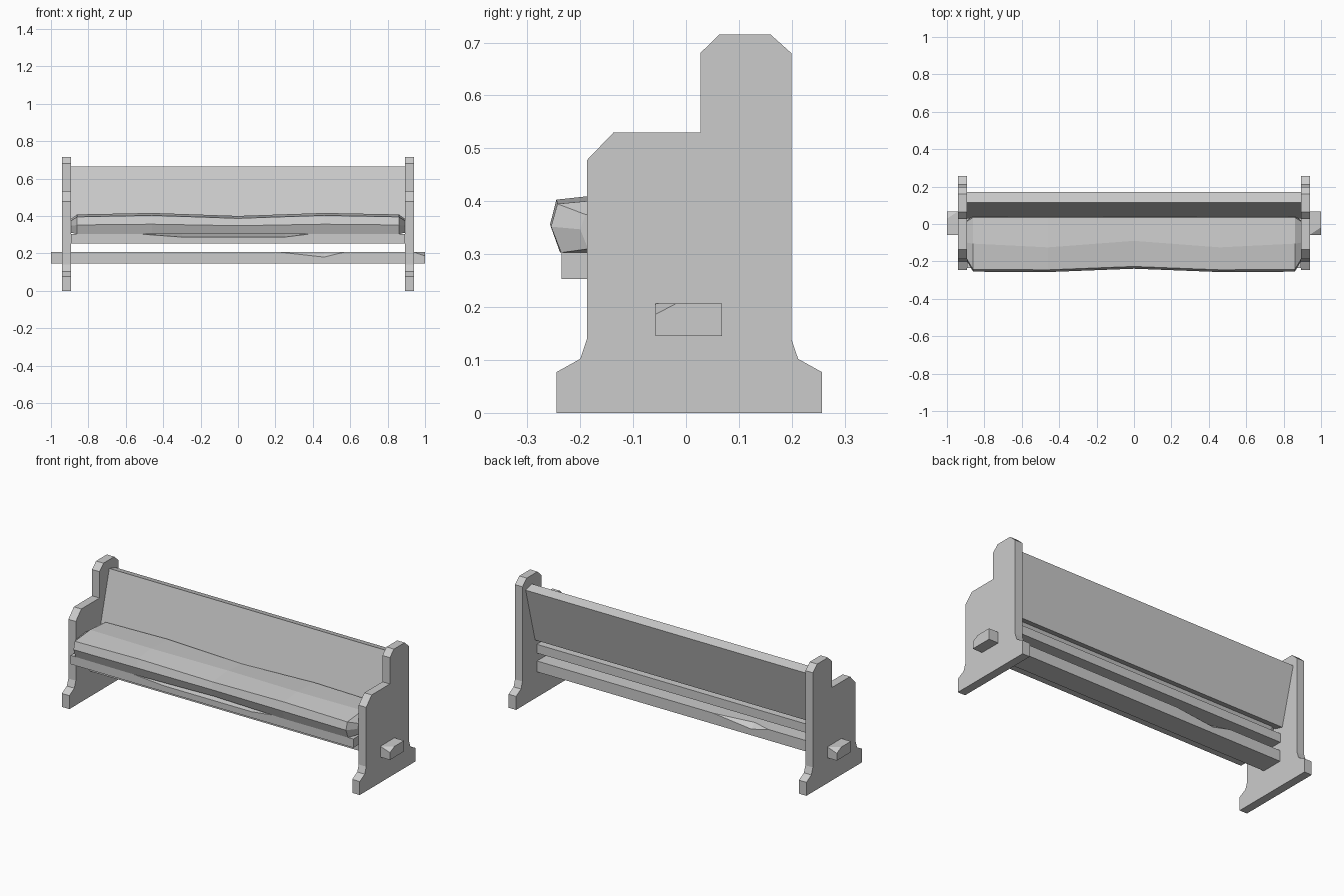
import bpy
import bmesh

cube = bpy.data.objects.get("Cube")
if cube:
    bpy.data.objects.remove(cube, do_unlink=True)

grey = bpy.data.materials.new("plain grey")
grey.use_nodes = True
grey.diffuse_color = (0.6, 0.6, 0.6, 1)
grey.node_tree.nodes["Principled BSDF"].inputs["Base Color"].default_value = (0.6, 0.6, 0.6, 1)


def loft(name, sections):
    """Skin a list of (x, [(y, z), ...]) sections and cap both ends."""
    bm = bmesh.new()
    rings = [[bm.verts.new((x, y, z)) for y, z in profile] for x, profile in sections]
    n = len(rings[0])
    for a, b in zip(rings, rings[1:]):
        for i in range(n):
            j = (i + 1) % n
            bm.faces.new((a[i], a[j], b[j], b[i]))
    bm.faces.new(rings[0])
    bm.faces.new(rings[-1])
    bmesh.ops.remove_doubles(bm, verts=bm.verts, dist=0.0005)
    bmesh.ops.recalc_face_normals(bm, faces=bm.faces)
    mesh = bpy.data.meshes.new(name)
    bm.to_mesh(mesh)
    bm.free()
    mesh.materials.append(grey)
    obj = bpy.data.objects.new(name, mesh)
    bpy.context.collection.objects.link(obj)
    return obj


def worn_section(y0, y1, z0, z1, front=(0, 0), back=(0, 0)):
    """Rectangle whose top edges are chipped by (inset, drop)."""
    return [(y0, z0), (y1, z0), (y1, z1 - back[1]), (y1 - back[0], z1),
            (y0 + front[0], z1), (y0, z1 - front[1])]


# End panels with a stepped top and flared feet
PANEL = [(-0.245, 0), (0.257, 0), (0.257, 0.077), (0.212, 0.102), (0.199, 0.14),
         (0.199, 0.68), (0.16, 0.715), (0.063, 0.715), (0.027, 0.68), (0.027, 0.53),
         (-0.137, 0.53), (-0.187, 0.478), (-0.187, 0.14), (-0.2, 0.102), (-0.245, 0.077)]
INNER, OUTER = 0.893, 0.94
for name, side in (("left_end_panel", 1), ("right_end_panel", -1)):
    loft(name, [(side * INNER, PANEL), (side * OUTER, PANEL)])

# Stretcher beam through both panels, chipped alike front and back
NONE, DENT, CORNER = (0, 0), (0.03, 0.027), (0.04, 0.021)
chips = [(0.22, NONE), (0.46, DENT), (0.57, NONE), (OUTER, NONE), (1.0, CORNER)]


def beam(front=NONE, back=NONE):
    return worn_section(-0.058, 0.068, 0.145, 0.207, front, back)


loft("stretcher_beam",
     [(-x, beam(back=c)) for x, c in reversed(chips)] + [(x, beam(front=c)) for x, c in chips])

# Seat plank with a long worn front edge
WORN = (0.09, 0.016)
loft("seat_plank", [(x, worn_section(-0.235, 0.07, 0.253, 0.303, front=c)) for x, c in
                    ((-INNER, NONE), (-0.52, NONE), (-0.3, WORN),
                     (0.25, WORN), (0.38, NONE), (INNER, NONE))])

# Leaning backrest board
BACK = [(0.115, 0.665), (0.17, 0.65), (0.085, 0.333), (0.03, 0.348)]
loft("backrest", [(-INNER, BACK), (INNER, BACK)])


# Lumpy seat cushion, tapering at its ends
def cushion(dy, dz, ridge):
    return [(-0.228 + dy, 0.303), (-0.247 + dy, 0.352 + dz / 2), (-0.235 + dy, 0.395 + dz),
            (ridge, 0.408 + dz), (0.035, 0.398 + dz), (0.045, 0.35), (0.02, 0.303)]


END = [(-0.185, 0.31), (-0.2, 0.347), (-0.19, 0.375), (-0.1, 0.385),
       (0.015, 0.378), (0.02, 0.345), (0.005, 0.31)]
half = [(0.46, cushion(-0.01, 0.008, -0.125)), (0.86, cushion(-0.008, 0, -0.105)), (0.892, END)]
loft("seat_cushion", [(-x, p) for x, p in reversed(half)]
     + [(0, cushion(0.008, -0.008, -0.09))] + half)
